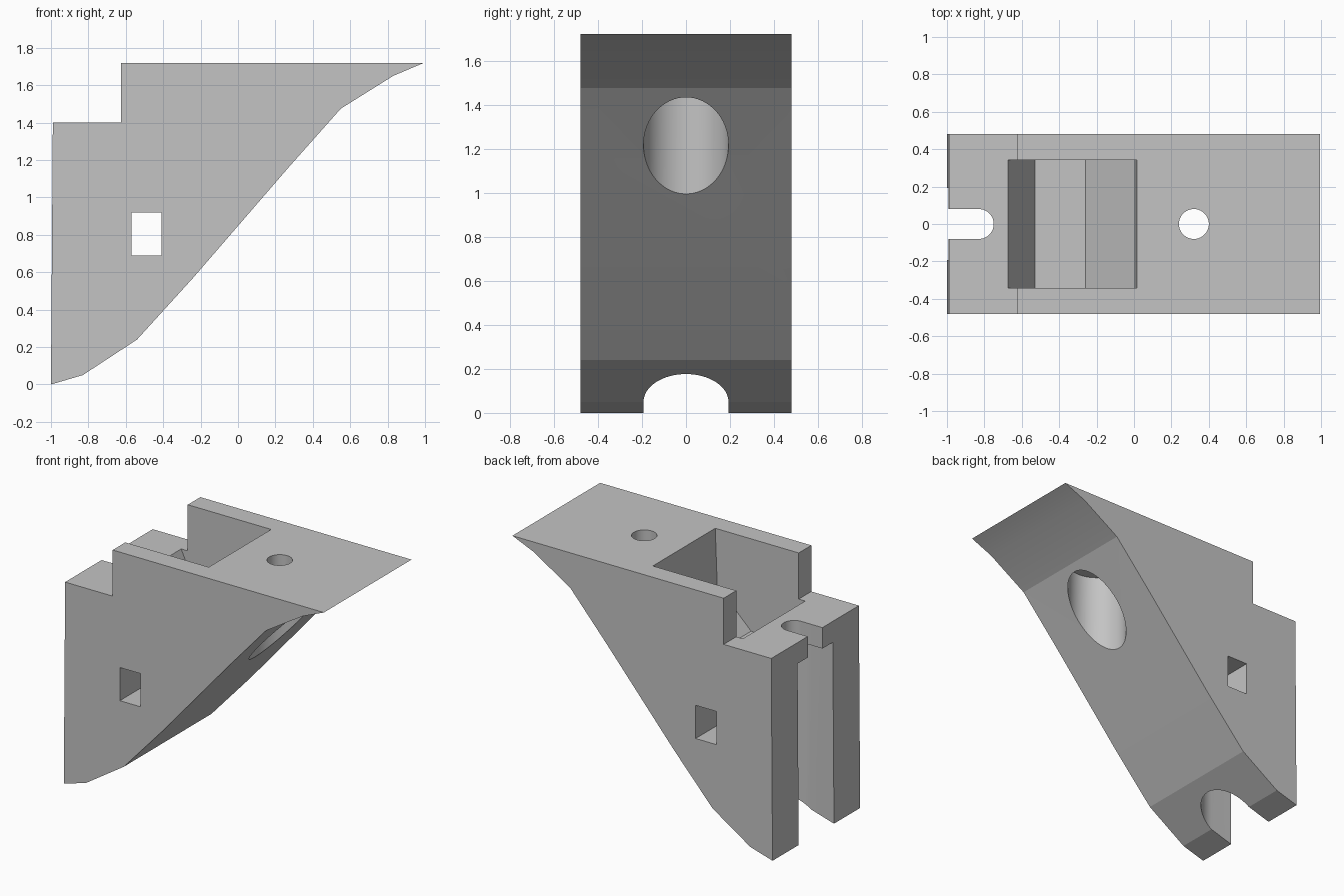
import bpy
import bmesh
import math
from mathutils import Vector

cube = bpy.data.objects.get("Cube")
if cube:
    bpy.data.objects.remove(cube, do_unlink=True)

grey = bpy.data.materials.new("light grey plastic")
grey.use_nodes = True
grey.diffuse_color = (0.55, 0.55, 0.55, 1)
grey.node_tree.nodes["Principled BSDF"].inputs["Base Color"].default_value = (0.55, 0.55, 0.55, 1)


def prism(name, outline, direction):
    """Closed solid made by sweeping a flat outline along a direction."""
    bm = bmesh.new()
    face = bm.faces.new([bm.verts.new(p) for p in outline])
    swept = bmesh.ops.extrude_face_region(bm, geom=[face])["geom"]
    verts = [v for v in swept if isinstance(v, bmesh.types.BMVert)]
    bmesh.ops.translate(bm, verts=verts, vec=Vector(direction))
    bmesh.ops.recalc_face_normals(bm, faces=bm.faces)
    mesh = bpy.data.meshes.new(name)
    bm.to_mesh(mesh)
    bm.free()
    mesh.materials.append(grey)
    obj = bpy.data.objects.new(name, mesh)
    bpy.context.collection.objects.link(obj)
    return obj


def side_prism(name, profile, half_width):
    """Side profile (x, z) swept across the width."""
    return prism(name, [(x, -half_width, z) for x, z in profile], (0, 2 * half_width, 0))


def arc(cx, r, start, end, steps):
    angles = [start + (end - start) * i / steps for i in range(steps + 1)]
    return [(cx + r * math.cos(a), r * math.sin(a)) for a in angles]


def round_hole(name, cx, r, low, high):
    outline = arc(cx, r, 0, math.tau, 64)[:-1]
    return prism(name, [(x, y, low) for x, y in outline], (0, 0, high - low))


def open_slot(name, cx, r, low, high):
    """Round-ended slot running out through the -x end."""
    outline = [(-1.2, -r)] + arc(cx, r, -math.pi / 2, math.pi / 2, 32) + [(-1.2, r)]
    return prism(name, [(x, y, low) for x, y in outline], (0, 0, high - low))


# Wedge-shaped body with a stepped top
body = side_prism("bracket_body", [
    (-1, 0), (-0.83, 0.05), (-0.54, 0.24), (-0.24, 0.57), (0.27, 1.16),
    (0.55, 1.475), (0.83, 1.65), (0.995, 1.72), (-0.625, 1.72),
    (-0.625, 1.40), (-0.99, 1.40)], 0.48)

cutters = [
    # Pocket with sloping ends
    side_prism("pocket_cutter", [
        (-0.675, 1.40), (-0.53, 1.08), (-0.26, 1.08), (0, 1.33),
        (0.015, 1.72), (0.015, 1.9), (-0.675, 1.9)], 0.342),
    # Square passage through both sides
    side_prism("strap_passage_cutter", [
        (-0.57, 0.69), (-0.41, 0.69), (-0.41, 0.92), (-0.57, 0.92)], 0.7),
    # Screw hole and its wide bore from below
    round_hole("screw_hole_cutter", 0.32, 0.08, 0.5, 1.9),
    round_hole("screw_bore_cutter", 0.32, 0.193, 0.5, 1.57),
    # Open screw slot and its wide channel from below
    open_slot("screw_slot_cutter", -0.83, 0.08, -0.2, 1.6),
    open_slot("screw_channel_cutter", -0.83, 0.193, -0.2, 1.255),
]
for cutter in cutters:
    cutter.hide_render = True
    mod = body.modifiers.new(cutter.name, "BOOLEAN")
    mod.operation = "DIFFERENCE"
    mod.solver = "EXACT"
    mod.object = cutter

# Bake the cuts and drop the cutters
bpy.context.view_layer.update()
graph = bpy.context.evaluated_depsgraph_get()
cut_mesh = bpy.data.meshes.new_from_object(body.evaluated_get(graph))
body.modifiers.clear()
body.data = cut_mesh
for cutter in cutters:
    bpy.data.objects.remove(cutter, do_unlink=True)

# Smooth bores, crisp edges
bpy.ops.object.select_all(action="DESELECT")
body.select_set(True)
bpy.context.view_layer.objects.active = body
bpy.ops.object.shade_smooth_by_angle(angle=math.radians(12))
